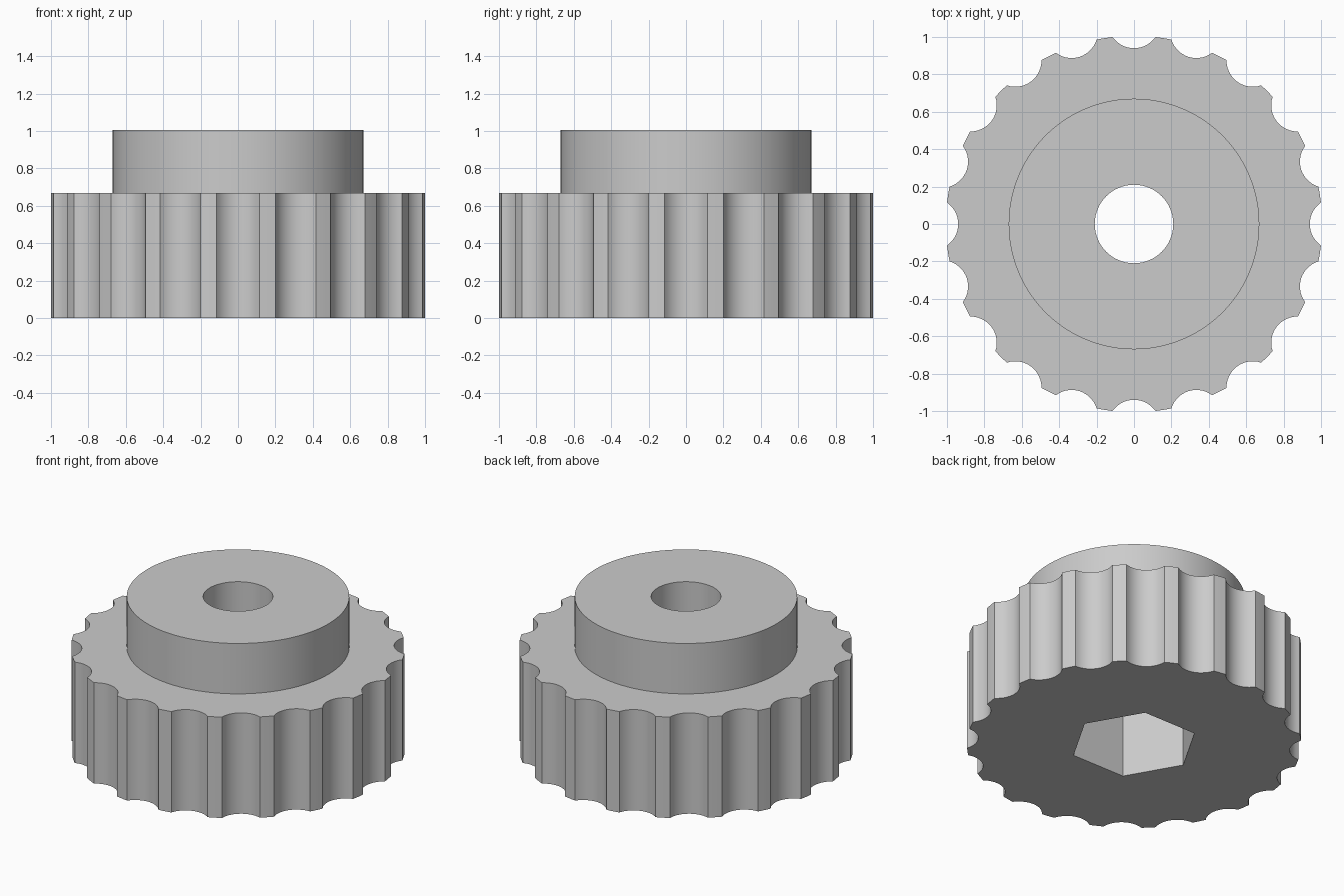
import bpy
import bmesh
from math import sin, cos, acos, pi, tau

if "Cube" in bpy.data.objects:
    bpy.data.objects.remove(bpy.data.objects["Cube"], do_unlink=True)

GRIPS = 20            # scallops around the rim
RIM, SCALLOP, SCALLOP_AT = 1.006, 0.14, 1.08
BASE_H, TOTAL_H = 0.67, 1.005
COLLAR_R, BORE_R, HEX_R = 0.67, 0.21, 0.387
POCKET_H = BASE_H


def circle(radius, sides):
    return [(radius * cos(tau * i / sides), radius * sin(tau * i / sides))
            for i in range(sides)]


def scalloped_rim():
    """Round outline with concave finger grooves and short lands between."""
    half = acos((SCALLOP_AT**2 + RIM**2 - SCALLOP**2) / (2 * SCALLOP_AT * RIM))
    # sweep of each groove, measured about the groove's own centre
    sweep = acos((SCALLOP_AT**2 + SCALLOP**2 - RIM**2) / (2 * SCALLOP_AT * SCALLOP))
    step = tau / GRIPS
    cuts, points = 14, []
    for g in range(GRIPS):
        a = g * step
        for i in range(cuts + 1):
            b = a + pi + sweep * (1 - 2 * i / cuts)
            points.append((SCALLOP_AT * cos(a) + SCALLOP * cos(b),
                           SCALLOP_AT * sin(a) + SCALLOP * sin(b)))
        for t in (1 / 3, 2 / 3):
            b = a + half + (step - 2 * half) * t
            points.append((RIM * cos(b), RIM * sin(b)))
    return points


bm = bmesh.new()


def ring(points, z):
    verts = [bm.verts.new((x, y, z)) for x, y in points]
    return [bm.edges.new((verts[i - 1], verts[i])) for i in range(len(verts))]


def wall(lower, upper):
    for a, b in zip(lower, upper):
        bm.faces.new((a.verts[0], a.verts[1], b.verts[1], b.verts[0]))


def plate(outer, inner):
    bmesh.ops.triangle_fill(bm, edges=outer + inner, use_beauty=True)


rim, collar = scalloped_rim(), circle(COLLAR_R, 96)
bore, hexagon = circle(BORE_R, 64), circle(HEX_R, 6)

rim_low, rim_high = ring(rim, 0), ring(rim, BASE_H)
collar_low, collar_high = ring(collar, BASE_H), ring(collar, TOTAL_H)
bore_low, bore_high = ring(bore, POCKET_H), ring(bore, TOTAL_H)
hex_low, hex_high = ring(hexagon, 0), ring(hexagon, POCKET_H)

# Upright surfaces: grip, collar, bore and hexagonal nut pocket
wall(rim_low, rim_high)
wall(collar_low, collar_high)
wall(bore_low, bore_high)
wall(hex_low, hex_high)

# Level surfaces: underside, shoulder, collar top and pocket ceiling
plate(rim_low, hex_low)
plate(rim_high, collar_low)
plate(collar_high, bore_high)
plate(hex_high, bore_low)

bmesh.ops.recalc_face_normals(bm, faces=bm.faces[:])
mesh = bpy.data.meshes.new("grip_knob")
bm.to_mesh(mesh)
bm.free()

knob = bpy.data.objects.new("grip_knob", mesh)
bpy.context.collection.objects.link(knob)

# Plain grey finish
grey = bpy.data.materials.new("plain_grey")
grey.use_nodes = True
colour = (0.6, 0.6, 0.6, 1)
grey.diffuse_color = colour
grey.node_tree.nodes["Principled BSDF"].inputs["Base Color"].default_value = colour
mesh.materials.append(grey)

bpy.context.view_layer.objects.active = knob
knob.select_set(True)
bpy.ops.object.shade_smooth_by_angle(angle=pi / 6)
